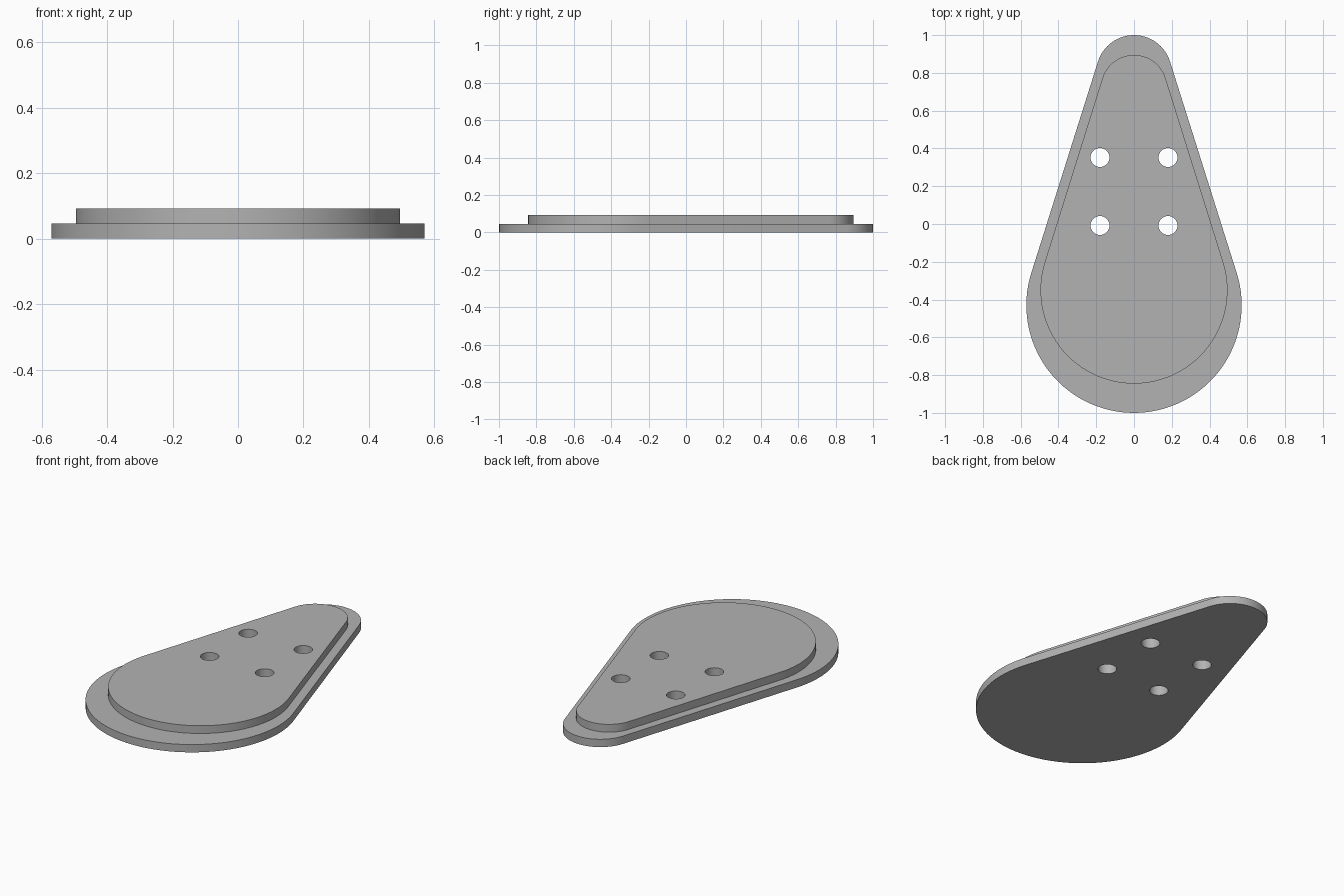
import bpy
import bmesh
from math import asin, pi, cos, sin, radians

cube = bpy.data.objects.get("Cube")
if cube:
    bpy.data.objects.remove(cube, do_unlink=True)

grey = bpy.data.materials.new("plain_grey")
grey.use_nodes = True
colour = (0.45, 0.45, 0.45, 1)
grey.diffuse_color = colour
grey.node_tree.nodes["Principled BSDF"].inputs["Base Color"].default_value = colour

STEP = 0.046  # thickness of each plate


def arc(cy, r, start, end, n):
    return [(r * cos(start + (end - start) * i / n),
             cy + r * sin(start + (end - start) * i / n)) for i in range(n + 1)]


def teardrop(front_y, front_r, back_y, back_r):
    """Two circles joined by their outer tangents."""
    tilt = asin((front_r - back_r) / (back_y - front_y))
    return (arc(back_y, back_r, tilt, pi - tilt, 32)
            + arc(front_y, front_r, pi - tilt, 2 * pi + tilt, 64))


def prism(name, loops, z0, z1):
    bm = bmesh.new()
    for loop in loops:
        face = bm.faces.new([bm.verts.new((x, y, z0)) for x, y in loop])
        top = bmesh.ops.extrude_face_region(bm, geom=[face])["geom"]
        verts = [v for v in top if isinstance(v, bmesh.types.BMVert)]
        bmesh.ops.translate(bm, verts=verts, vec=(0, 0, z1 - z0))
    bmesh.ops.recalc_face_normals(bm, faces=bm.faces)
    mesh = bpy.data.meshes.new(name)
    bm.to_mesh(mesh)
    bm.free()
    mesh.materials.append(grey)
    obj = bpy.data.objects.new(name, mesh)
    bpy.context.collection.objects.link(obj)
    return obj


# Stepped plates
plates = [
    prism("base_plate", [teardrop(-0.43, 0.57, 0.8, 0.2)], 0, STEP),
    prism("upper_plate", [teardrop(-0.35, 0.495, 0.72, 0.175)], STEP, 2 * STEP),
]

# Four screw holes through both plates
holes = [[(x + 0.05 * cos(a), y + 0.05 * sin(a))
          for a in (2 * pi * i / 32 for i in range(32))]
         for x in (-0.18, 0.18) for y in (-0.008, 0.352)]
cutter = prism("hole_cutter", holes, -0.1, 0.2)
cutter.hide_render = True

for plate in plates:
    bpy.ops.object.select_all(action="DESELECT")
    plate.select_set(True)
    bpy.context.view_layer.objects.active = plate
    mod = plate.modifiers.new("screw_holes", "BOOLEAN")
    mod.operation = "DIFFERENCE"
    mod.solver = "EXACT"
    mod.object = cutter
    bpy.ops.object.modifier_apply(modifier=mod.name)
    bpy.ops.object.shade_smooth_by_angle(angle=radians(30))

bpy.data.objects.remove(cutter, do_unlink=True)
